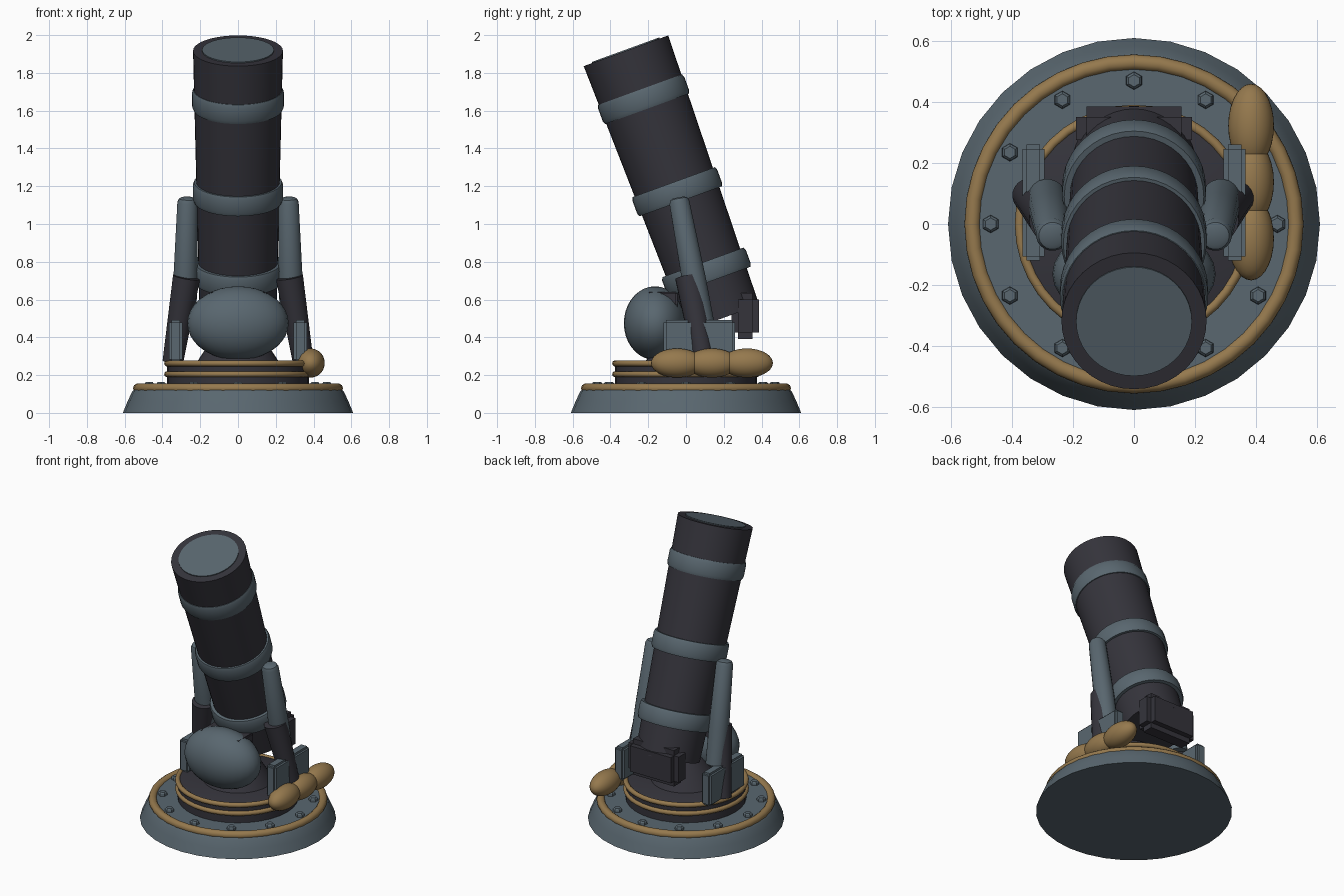
import bpy, bmesh, math
from mathutils import Vector

if "Cube" in bpy.data.objects:
    bpy.data.objects.remove(bpy.data.objects["Cube"], do_unlink=True)


def material(name, rgb):
    m = bpy.data.materials.new(name)
    m.use_nodes = True
    col = (*rgb, 1)
    m.diffuse_color = col
    node = m.node_tree.nodes["Principled BSDF"]
    node.inputs["Base Color"].default_value = col
    node.inputs["Roughness"].default_value = 0.7
    return m


DARK = material("dark iron", (0.035, 0.034, 0.044))
STEEL = material("blue grey steel", (0.1, 0.135, 0.16))
BRASS = material("brass", (0.3, 0.19, 0.075))


def finish(bm, name, mat, smooth=True):
    bmesh.ops.recalc_face_normals(bm, faces=bm.faces)
    mesh = bpy.data.meshes.new(name)
    bm.to_mesh(mesh)
    bm.free()
    mesh.materials.append(mat)
    ob = bpy.data.objects.new(name, mesh)
    bpy.context.collection.objects.link(ob)
    if smooth:
        bpy.ops.object.select_all(action="DESELECT")
        ob.select_set(True)
        bpy.context.view_layer.objects.active = ob
        bpy.ops.object.shade_smooth_by_angle(angle=math.radians(35))
    return ob


def lathe(name, mat, profile, segs=32, smooth=True):
    """Capped solid of revolution from (radius, height) points."""
    bm = bmesh.new()
    rings = []
    for r, z in profile:
        rings.append([bm.verts.new((r * math.cos(a), r * math.sin(a), z))
                      for a in (math.tau * i / segs for i in range(segs))])
    for low, high in zip(rings, rings[1:]):
        for i in range(segs):
            j = (i + 1) % segs
            bm.faces.new((low[i], low[j], high[j], high[i]))
    bm.faces.new(rings[0])
    bm.faces.new(rings[-1])
    return finish(bm, name, mat, smooth)


def ring(name, mat, major, minor, z):
    bpy.ops.mesh.primitive_torus_add(major_radius=major, minor_radius=minor, location=(0, 0, z),
                                     major_segments=40, minor_segments=10)
    ob = bpy.context.object
    ob.name = name
    ob.data.materials.append(mat)
    bpy.ops.object.shade_smooth()


def ellipsoid(name, mat, centre, radii):
    bm = bmesh.new()
    bmesh.ops.create_uvsphere(bm, u_segments=28, v_segments=18, radius=1)
    bmesh.ops.scale(bm, vec=radii, verts=bm.verts)
    bmesh.ops.translate(bm, vec=centre, verts=bm.verts)
    return finish(bm, name, mat)


def stepped_block(name, mat, centre, half, inset):
    """Three crossing boxes, each reaching full size along one axis."""
    bm = bmesh.new()
    for axis in range(3):
        size = [2 * (h - (0 if i == axis else inset)) for i, h in enumerate(half)]
        vs = bmesh.ops.create_cube(bm, size=1)["verts"]
        bmesh.ops.scale(bm, vec=size, verts=vs)
        bmesh.ops.translate(bm, vec=centre, verts=vs)
    return finish(bm, name, mat, False)


def strut(name, mat, start, end, profile):
    """Round bar between two points; profile heights run from 0 to 1."""
    a, b = Vector(start), Vector(end)
    ob = lathe(name, mat, [(r, t * (b - a).length) for r, t in profile], 20)
    ob.location = a
    ob.rotation_euler = (b - a).to_track_quat("Z", "Y").to_euler()


# Base plate with its brass rim and bolts
lathe("base", STEEL, [(0.61, 0), (0.585, 0.06), (0.562, 0.11), (0.55, 0.125), (0.53, 0.14)])
ring("base_rim", BRASS, 0.53, 0.026, 0.13)
for i in range(12):
    a = math.tau * i / 12
    bolt = lathe(f"bolt_{i + 1}", STEEL, [(0.03, 0.135), (0.028, 0.155), (0.02, 0.164)], 6, False)
    bolt.location = (0.47 * math.cos(a), 0.47 * math.sin(a), 0)
    bolt.rotation_euler.z = math.radians(30)

# Turntable with two brass hoops
lathe("turntable", DARK, [(0.375, 0.13), (0.375, 0.265), (0.365, 0.27)])
for name, z in (("lower_hoop", 0.205), ("upper_hoop", 0.262)):
    ring(name, BRASS, 0.375, 0.016, z)

# Mount pedestal and rounded counterweight
lathe("pedestal", DARK, [(0.22, 0.265), (0.165, 0.35), (0.1, 0.45)])
ellipsoid("counterweight", STEEL, (0, -0.164, 0.475), (0.268, 0.165, 0.195))
stepped_block("counterweight_core", DARK, (0, -0.125, 0.53), (0.15, 0.08, 0.11), 0.008)

# Tilted barrel assembly, built along z with the muzzle at the origin
LENGTH = 1.505
barrel_parts = [
    lathe("barrel", DARK, [(0.203, -LENGTH), (0.238, 0)], 40),
    lathe("muzzle_disc", STEEL, [(0.19, -0.05), (0.19, 0.006)], 40),
]
for i, (top, r) in enumerate(((0.219, 0.243), (0.74, 0.239), (1.192, 0.236))):
    barrel_parts.append(lathe(f"barrel_band_{i + 1}", STEEL, [
        (r - 0.03, -top - 0.108), (r - 0.007, -top - 0.108), (r, -top - 0.09),
        (r, -top - 0.018), (r - 0.007, -top), (r - 0.03, -top)], 40))
for ob in barrel_parts:
    ob.location = (0, -0.318, 1.917)
    ob.rotation_euler.x = math.radians(20)

# Breech block
stepped_block("breech_block", DARK, (0, 0.313, 0.513), (0.19, 0.073, 0.123), 0.035)

# Side arms and side plates
for side, s in (("left", 1), ("right", -1)):
    strut(f"{side}_upper_arm", STEEL, (s * 0.285, 0.085, 0.48), (s * 0.267, -0.04, 1.14),
          [(0.064, 0), (0.064, 0.35), (0.054, 0.96), (0.045, 0.99), (0.03, 1)])
    strut(f"{side}_lower_arm", DARK, (s * 0.345, 0.095, 0.27), (s * 0.272, 0.015, 0.72),
          [(0.055, 0), (0.073, 1)])
    stepped_block(f"{side}_side_plate", STEEL, (s * 0.33, 0.07, 0.38), (0.036, 0.19, 0.112), 0.014)

# Row of brass shells along the left side
for i in range(3):
    ellipsoid(f"shell_{i + 1}", BRASS, (0.384, 0.1375 + 0.185 * (i - 1), 0.264),
              (0.075, 0.1375, 0.077))
